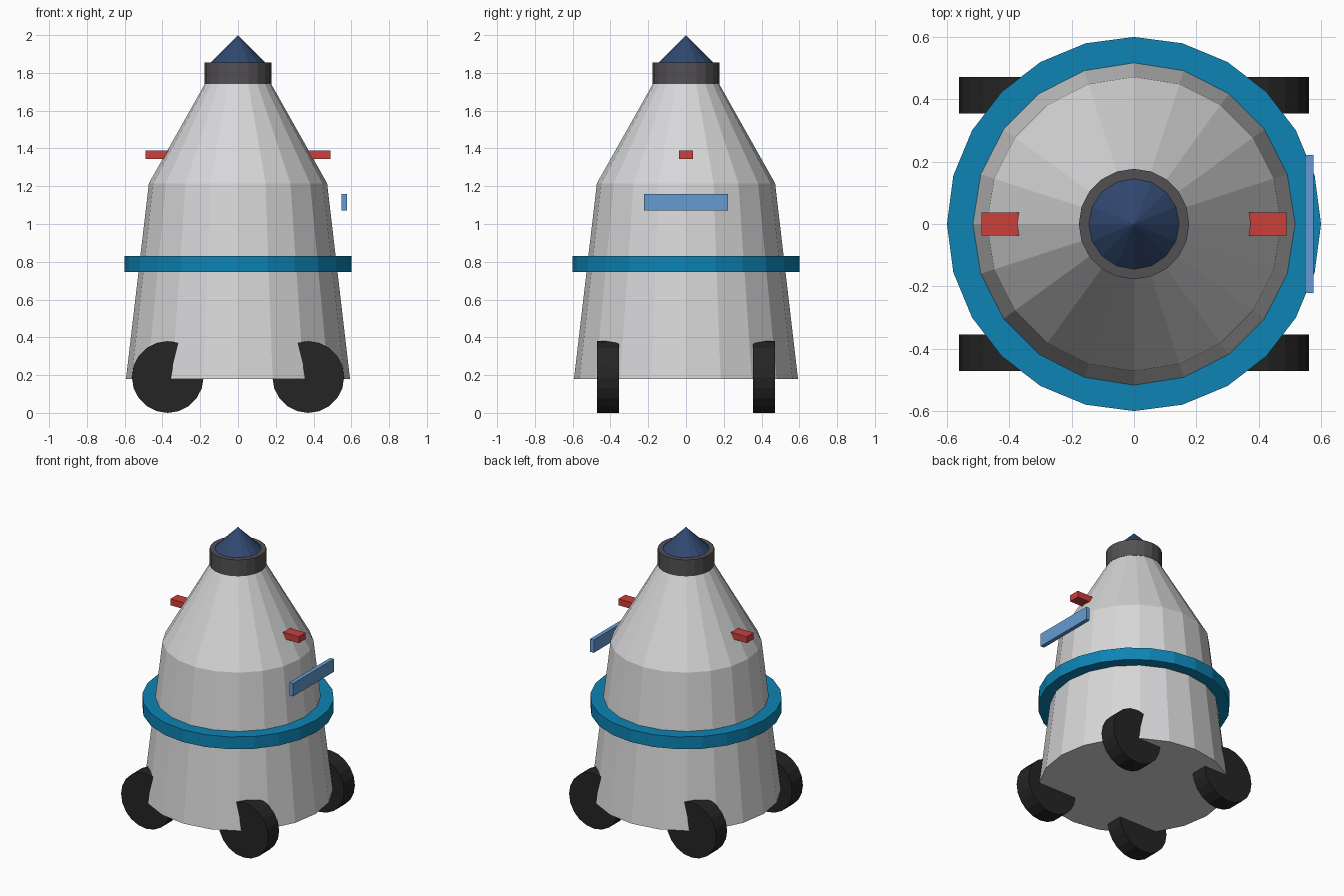
import bpy, bmesh, math

cube = bpy.data.objects.get("Cube")
if cube:
    bpy.data.objects.remove(cube, do_unlink=True)


def material(name, colour):
    mat = bpy.data.materials.new(name)
    mat.use_nodes = True
    mat.diffuse_color = (*colour, 1)
    mat.node_tree.nodes["Principled BSDF"].inputs["Base Color"].default_value = (*colour, 1)
    return mat


light_grey = material("light_grey", (0.68, 0.68, 0.69))
dark_grey = material("dark_grey", (0.085, 0.08, 0.085))
black = material("tyre_black", (0.018, 0.018, 0.018))
teal = material("teal_blue", (0.004, 0.23, 0.46))
navy = material("navy", (0.03, 0.065, 0.16))
red = material("red", (0.6, 0.05, 0.045))
blue = material("sky_blue", (0.13, 0.33, 0.65))


def add_object(name, bm, mat):
    bmesh.ops.recalc_face_normals(bm, faces=bm.faces)
    mesh = bpy.data.meshes.new(name)
    bm.to_mesh(mesh)
    bm.free()
    mesh.materials.append(mat)
    obj = bpy.data.objects.new(name, mesh)
    bpy.context.collection.objects.link(obj)
    return obj


def lathe(name, profile, sides, mat):
    """Flat-sided solid of revolution; profile is (radius, z), closed at both ends."""
    bm = bmesh.new()
    rings = []
    for r, z in profile:
        if r == 0:
            rings.append([bm.verts.new((0, 0, z))] * sides)
        else:
            angles = [math.tau * i / sides for i in range(sides)]
            rings.append([bm.verts.new((r * math.cos(a), r * math.sin(a), z)) for a in angles])
    for low, high in zip(rings, rings[1:]):
        for i in range(sides):
            j = (i + 1) % sides
            corners = dict.fromkeys((low[i], low[j], high[j], high[i]))
            bm.faces.new(list(corners))
    for ring, (r, z) in ((rings[0], profile[0]), (rings[-1], profile[-1])):
        if r > 0:
            bm.faces.new(ring)
    return add_object(name, bm, mat)


def box(name, centre, size, mat):
    bm = bmesh.new()
    bmesh.ops.create_cube(bm, size=1)
    bmesh.ops.scale(bm, vec=size, verts=bm.verts)
    obj = add_object(name, bm, mat)
    obj.location = centre
    return obj


# Hull, collar and nose
lathe("hull", [(0.593, 0.18), (0.472, 1.215), (0.175, 1.742)], 20, light_grey)
lathe("collar", [(0.177, 1.742), (0.177, 1.855)], 20, dark_grey)
lathe("nose_cone", [(0.148, 1.852), (0, 2.0)], 16, navy)

# Belt around the hull
lathe("belt_ring", [(0.6, 0.746), (0.6, 0.831)], 24, teal)

# Four wheels turning about the y axis
for side, sx in (("left", 1), ("right", -1)):
    for end, sy in (("front", -1), ("back", 1)):
        wheel = lathe(f"{end}_{side}_wheel", [(0.19, -0.059), (0.19, 0.059)], 20, black)
        wheel.rotation_euler.x = math.pi / 2
        wheel.location = (sx * 0.372, sy * 0.413, 0.19)
    # Side lamps rooted in the upper cone
    box(f"{side}_lamp", (sx * 0.41, 0, 1.366), (0.16, 0.074, 0.044), red)

# Floating panel on the left side
box("left_panel", (0.562, 0, 1.115), (0.028, 0.444, 0.089), blue)
